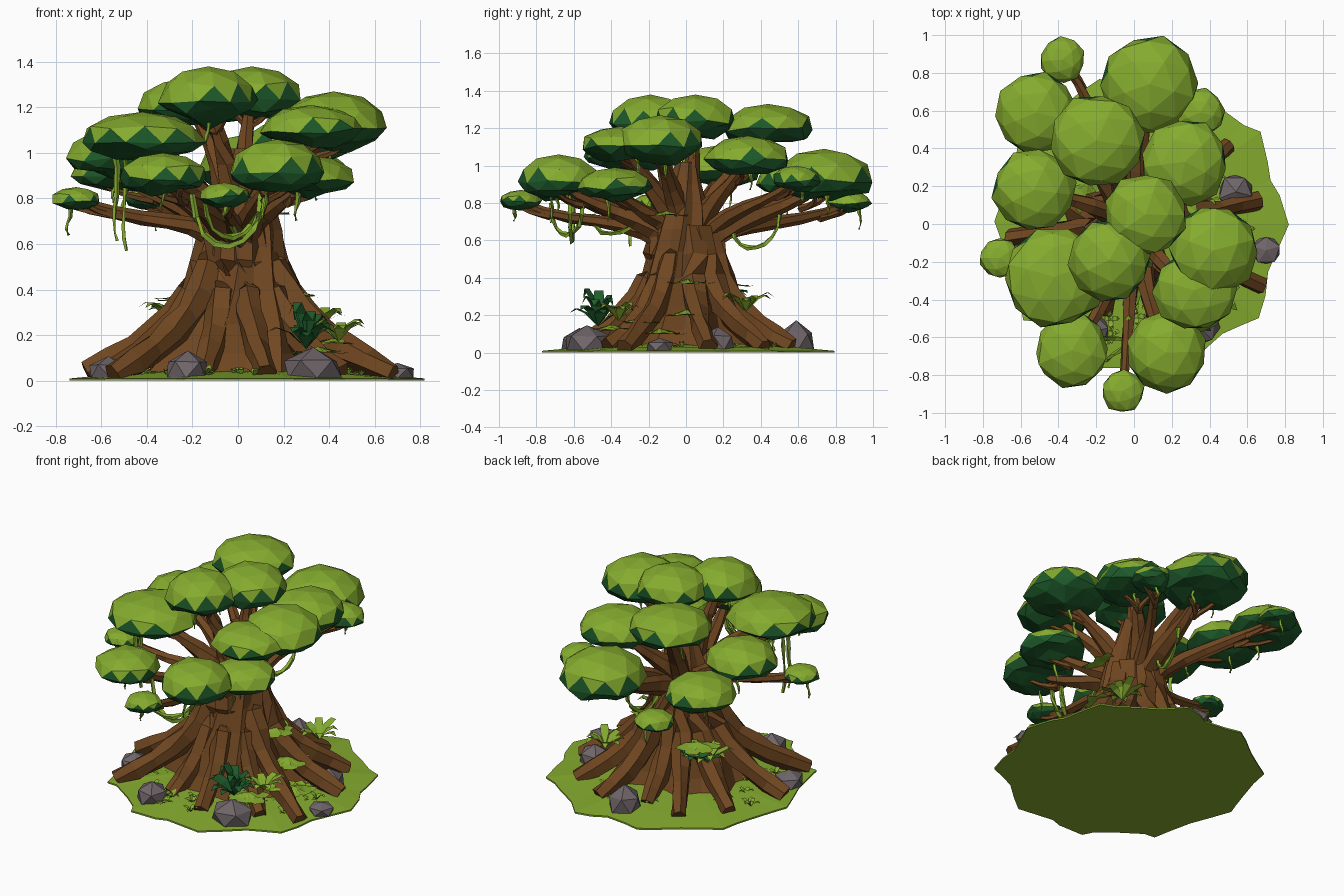
import bpy, bmesh, math, random
from mathutils import Vector
from mathutils.geometry import interpolate_bezier

if "Cube" in bpy.data.objects:
    bpy.data.objects.remove(bpy.data.objects["Cube"])

random.seed(11)
rnd = random.uniform


def material(name, rgb):
    m = bpy.data.materials.new(name)
    m.diffuse_color = (*rgb, 1)
    m.use_nodes = True
    m.node_tree.nodes["Principled BSDF"].inputs["Base Color"].default_value = m.diffuse_color
    return m


LEAF = material("leaf_green", (0.235, 0.41, 0.028))
DARK = material("deep_green", (0.013, 0.105, 0.024))
BARK = material("bark_brown", (0.16, 0.062, 0.015))
STONE = material("stone_grey", (0.16, 0.13, 0.14))


def finish(bm, name, *mats):
    me = bpy.data.meshes.new(name)
    bm.to_mesh(me)
    bm.free()
    for m in mats:
        me.materials.append(m)
    ob = bpy.data.objects.new(name, me)
    bpy.context.collection.objects.link(ob)
    return ob


def loft(bm, rings):
    """Skin a list of point rings and cap both ends."""
    vr = [[bm.verts.new(p) for p in ring] for ring in rings]
    n = len(vr[0])
    for a, b in zip(vr, vr[1:]):
        for i in range(n):
            j = (i + 1) % n
            bm.faces.new((a[i], a[j], b[j], b[i]))
    bm.faces.new(vr[0][::-1])
    bm.faces.new(vr[-1])
    bmesh.ops.recalc_face_normals(bm, faces=bm.faces)


def tube(bm, ctrl, r0, r1, sides=6, steps=7, rough=0.15, tall=1.0):
    """Tapered tube along a cubic curve, kept above the ground."""
    pts = interpolate_bezier(*[Vector(c) for c in ctrl], steps)
    rings = []
    for k, p in enumerate(pts):
        t = (pts[min(k + 1, steps - 1)] - pts[max(k - 1, 0)]).normalized()
        ref = Vector((0, 0, 1)) if abs(t.z) < 0.93 else Vector((0, 1, 0))
        u = t.cross(ref).normalized()
        v = u.cross(t)
        r = r0 + (r1 - r0) * (k / (steps - 1)) ** 0.75
        ring = []
        for i in range(sides):
            a = 2 * math.pi * i / sides + k * 0.12
            q = r * (1 + rnd(-rough, rough))
            w = p + u * math.cos(a) * q + v * math.sin(a) * q * tall
            w.z = max(w.z, 0.008 + 0.001 * i)
            ring.append(w)
        rings.append(ring)
    loft(bm, rings)


# Grassy ground: saw-toothed thin disc with a slight rise
bm = bmesh.new()
rim = []
for i in range(40):
    a = 2 * math.pi * (i + rnd(-0.3, 0.3)) / 40
    k = (1.01, 0.97, 0.93, 0.96)[i % 4] + rnd(-0.02, 0.02)
    rim.append(Vector((0.035 + 0.775 * k * math.cos(a), 0.8 * k * math.sin(a), 0)))
loft(bm, [[p * s + Vector((0, 0, z)) for p in rim]
          for s, z in [(1, 0), (1, 0.01), (0.72, 0.03), (0.3, 0.05)]])
finish(bm, "ground", LEAF)

# Trunk: ridged, slightly twisted column flaring at the foot
bm = bmesh.new()
S = 16
rings = []
for z, r in [(0.01, 0.4), (0.12, 0.33), (0.25, 0.275), (0.4, 0.215), (0.54, 0.165),
             (0.66, 0.15), (0.78, 0.125), (0.9, 0.085), (1.02, 0.055)]:
    ring = []
    for i in range(S):
        a = 2 * math.pi * i / S + z * 0.6
        k = r * (1.06 if i % 2 else 0.9) * rnd(0.95, 1.05)
        ring.append((0.02 + 1.06 * k * math.cos(a), 0.96 * k * math.sin(a) - 0.03 + 0.07 * max(0, z - 0.54), z))
    rings.append(ring)
loft(bm, rings)
finish(bm, "trunk", BARK)

# Spreading roots, each following the same sweeping curve to its tip
bm = bmesh.new()
up = Vector((0, 0, 1))
for x, y in [(-0.55, -0.48), (-0.16, -0.46), (0.12, -0.56), (0.45, -0.42), (0.68, -0.33), (0.66, 0.12),
             (0.5, 0.42), (0.24, 0.56), (-0.05, 0.48), (-0.31, 0.52), (-0.52, 0.3), (-0.66, -0.07)]:
    d = Vector((x, y, 0)).normalized()
    n = Vector((x, y, 0)).length
    tube(bm, [d * 0.1 + up * 0.66, d * 0.19 + up * 0.26, d * n * 0.6 + up * 0.16,
              Vector((x, y, 0.025))], 0.08, 0.045, 6, 8, 0.2, 1.25)
finish(bm, "roots", BARK)

# Foliage pads: x, y, radius, bottom, top; each gets a branch from the trunk
PADS = [(-0.38, 0.87, 0.12, 0.75, 0.87), (0.08, 0.74, 0.26, 0.8, 1.09), (-0.52, 0.59, 0.22, 0.82, 1.03),
        (-0.20, 0.44, 0.25, 1.1, 1.33), (0.27, 0.33, 0.23, 0.94, 1.16), (0.35, 0.59, 0.13, 0.86, 1.0),
        (-0.53, 0.18, 0.22, 0.88, 1.11), (0.06, 0.05, 0.22, 1.14, 1.38), (0.42, -0.14, 0.235, 1.0, 1.27),
        (-0.42, -0.28, 0.27, 0.96, 1.18), (-0.13, -0.19, 0.22, 1.12, 1.38), (-0.71, -0.18, 0.11, 0.75, 0.85),
        (-0.33, -0.67, 0.2, 0.81, 1.0), (0.17, -0.68, 0.22, 0.82, 1.06), (-0.06, -0.885, 0.115, 0.76, 0.87),
        (0.31, -0.38, 0.2, 0.81, 0.99), (0.32, -0.35, 0.22, 1.02, 1.21)]
wood = bmesh.new()
for n, (x, y, r, zb, zt) in enumerate(PADS):
    mid = zb + 0.4 * (zt - zb)
    # Branches leave along the trunk, run outward together, then fork sideways
    low = max(0, 1.1 - zb)
    tube(wood, [(0.03 * x + 0.01, 0.03 * y, 0.5), (0.18 * x, 0.22 * y, 0.84 - 0.25 * low),
                (0.45 * x, 0.68 * y, zb - 0.1), (x, y, mid)], 0.03 + 0.26 * r, 0.022, 6, 8)
    for s in (-1, 1):
        tube(wood, [(0.7 * x, 0.82 * y, zb - 0.03), (0.8 * x, 0.9 * y, zb - 0.02),
                    (x + s * r * 0.3, y, zb), (x + s * r * 0.5, y - s * r * 0.3, mid)], 0.022, 0.01, 5, 5)
    bm = bmesh.new()
    bmesh.ops.create_icosphere(bm, subdivisions=2, radius=1)
    spin = rnd(0, 6.28)
    for v in bm.verts:
        p = v.co.copy()
        a = math.atan2(p.y, p.x) + spin
        flat = math.hypot(p.x, p.y)
        # Domed crown, uneven tapering underside
        q = flat ** (0.92 if p.z > -0.1 else 1.15) * r * rnd(0.94, 1.05)
        h = p.z * (zt - mid) if p.z > 0 else p.z * (mid - zb) * rnd(0.6, 1.2)
        if -0.2 < p.z < 0.2:
            h += rnd(-0.012, 0.012)
        v.co = (x + q * math.cos(a), y + q * math.sin(a), mid + h)
    bm.normal_update()
    for f in bm.faces:
        f.material_index = 1 if f.normal.z < 0.22 else 0
    finish(bm, f"foliage_pad_{n + 1}", LEAF, DARK)
finish(wood, "branches", BARK)

# Vines hanging below the pads, plus looping garlands between branches
bm = bmesh.new()
for x, y, r, zb, zt in PADS:
    px, py, ln = x + rnd(-0.5, 0.5) * r, y + rnd(-0.5, 0.5) * r, rnd(0.05, 0.13)
    tube(bm, [(px, py, zb + 0.04), (px + 0.03, py, zb - ln * 0.3), (px - 0.03, py + 0.02, zb - ln * 0.6),
              (px, py, zb - ln)], 0.012, 0.005, 4, 6, 0.6)
for x in (-0.54, -0.5):
    tube(bm, [(x, -0.3, 1.0), (x + 0.03, -0.3, 0.85), (x - 0.03, -0.3, 0.7), (x + 0.01, -0.3, 0.02 - x * 1.1)],
         0.014, 0.007, 4, 8, 0.6)
for a, b, sag in [((-0.2, -0.6, 0.82), (0.12, -0.62, 0.85), 0.32), ((-0.15, -0.72, 0.8), (0.1, -0.55, 0.82), 0.24),
                  ((0.03, 0.25, 0.68), (0.08, 0.5, 0.74), 0.2), ((-0.03, -0.5, 0.74), (0.1, -0.18, 0.85), 0.2)]:
    a, b, s = Vector(a), Vector(b), Vector((0, 0, sag))
    tube(bm, [a, a - s, b - s, b], 0.013, 0.013, 4, 9, 0.5)
finish(bm, "vines", LEAF)

# Rocks, faceted and half sunk
for n, (x, y, r, h) in enumerate([(-0.57, -0.25, 0.09, 0.11), (-0.22, -0.57, 0.1, 0.14), (0.33, -0.53, 0.13, 0.15),
                                  (0.54, 0.17, 0.1, 0.15), (0.7, -0.14, 0.08, 0.08), (0.03, 0.59, 0.105, 0.18)]):
    bm = bmesh.new()
    bmesh.ops.create_icosphere(bm, subdivisions=1, radius=1)
    spin = rnd(0, 6.28)
    for v in bm.verts:
        k = r * rnd(0.92, 1.12)
        a = math.atan2(v.co.y, v.co.x) + spin
        q = math.hypot(v.co.x, v.co.y) * k
        # Blunt top
        v.co = (x + q * math.cos(a), y + q * math.sin(a),
                max(0.012, 0.03 + min(v.co.z * 1.15, 1) * (h - 0.03) * rnd(0.9, 1.02)))
    finish(bm, f"rock_{n + 1}", STONE)


def fronds(bm, c, count, length, width, rise):
    """Ring of arching pointed leaves."""
    c = Vector(c)
    for i in range(count):
        a = 2 * math.pi * i / count + rnd(-0.25, 0.25)
        d = Vector((math.cos(a), math.sin(a), 0)) * length * rnd(0.75, 1.1)
        s = Vector((-math.sin(a), math.cos(a), 0)) * width
        lift = Vector((0, 0, rise * rnd(0.7, 1.15)))
        m1, m2 = c + d * 0.4 + lift * 0.75, c + d * 0.75 + lift
        p = [bm.verts.new(q) for q in (c, m1 - s, m1 + s, m2 - s * 0.8, m2 + s * 0.8, c + d + lift * 0.75)]
        for f in ((0, 1, 2), (1, 3, 4, 2), (3, 5, 4)):
            bm.faces.new([p[k] for k in f])


# Ferns in both greens
bm = bmesh.new()
fronds(bm, (0.3, -0.47, 0.14), 9, 0.17, 0.034, 0.1)
fronds(bm, (0.3, -0.47, 0.14), 6, 0.1, 0.03, 0.19)
fronds(bm, (-0.27, 0.25, 0.27), 7, 0.14, 0.03, 0.07)
finish(bm, "dark_ferns", DARK)
bm = bmesh.new()
for c in [(0.44, -0.36, 0.17), (0.36, 0.32, 0.22), (-0.3, 0.2, 0.25)]:
    fronds(bm, c, 8, 0.15, 0.026, 0.09)
finish(bm, "light_ferns", LEAF)

# Moss draped over the roots and trunk
bm = bmesh.new()
for x, y, z in [(0.25, 0.02, 0.4), (0.36, 0, 0.23), (0.43, -0.24, 0.19), (-0.24, 0.22, 0.38), (0.12, -0.1, 0.76),
                (0.5, -0.14, 0.13), (0.35, -0.4, 0.15)]:
    fronds(bm, (x, y, z), 7, 0.14, 0.05, -0.03)
finish(bm, "moss", LEAF)

# Grass tufts
bm = bmesh.new()
for _ in range(46):
    a, k = rnd(0, 6.28), rnd(0.5, 0.88)
    fronds(bm, (0.03 + 0.72 * k * math.cos(a), 0.74 * k * math.sin(a), 0.02), 4, 0.055, 0.014, rnd(0.02, 0.045))
finish(bm, "grass", LEAF)
